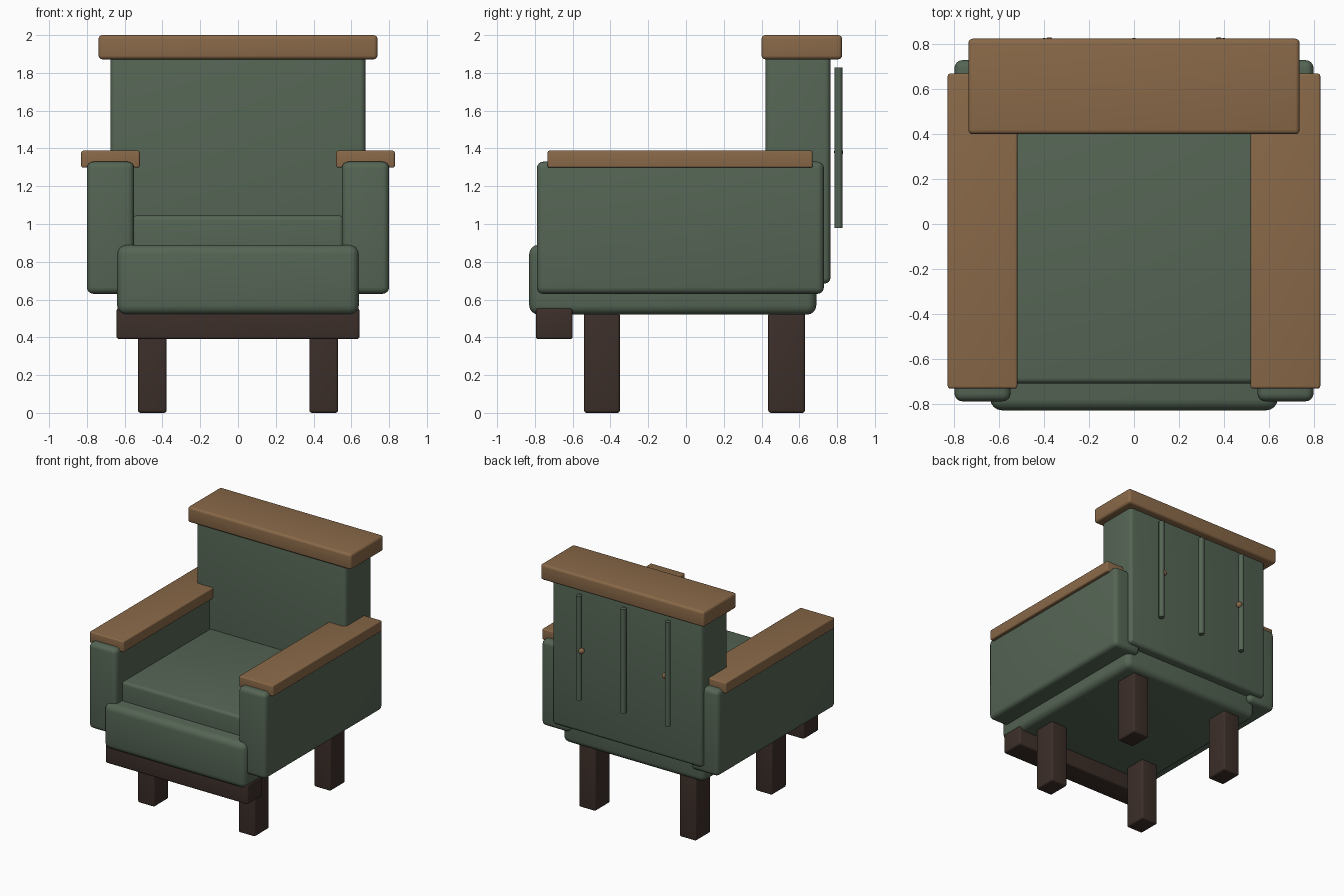
import bpy

if "Cube" in bpy.data.objects:
    bpy.data.objects.remove(bpy.data.objects["Cube"])

def material(name, rgb):
    m = bpy.data.materials.new(name)
    m.diffuse_color = (*rgb, 1)
    m.use_nodes = True
    m.node_tree.nodes["Principled BSDF"].inputs["Base Color"].default_value = m.diffuse_color
    return m

FABRIC = material("green_fabric", (0.09, 0.13, 0.09))
WOOD = material("brown_wood", (0.25, 0.14, 0.065))
DARK = material("dark_wood", (0.045, 0.028, 0.022))

def finish(ob, name, mat):
    ob.name = name
    ob.data.materials.append(mat)
    bpy.ops.object.shade_smooth_by_angle()
    return ob

def box(name, x, y, z, mat, bevel):
    """Rounded box from (min, max) ranges."""
    bpy.ops.mesh.primitive_cube_add(size=1, location=[sum(r) / 2 for r in (x, y, z)])
    ob = bpy.context.object
    ob.scale = [r[1] - r[0] for r in (x, y, z)]
    bpy.ops.object.transform_apply(location=False, rotation=False, scale=True)
    mod = ob.modifiers.new("bevel", "BEVEL")
    mod.width = bevel
    mod.segments = 4
    bpy.ops.object.modifier_apply(modifier="bevel")
    return finish(ob, name, mat)

# upholstered body
box("seat_base", (-0.64, 0.64), (-0.83, 0.69), (0.52, 0.89), FABRIC, 0.05)
box("seat_cushion", (-0.56, 0.56), (-0.71, 0.47), (0.80, 1.045), FABRIC, 0.025)
box("backrest", (-0.675, 0.675), (0.42, 0.765), (0.685, 1.90), FABRIC, 0.03)

# wooden top rail and dark front rail
box("top_rail", (-0.738, 0.738), (0.40, 0.826), (1.872, 2.0), WOOD, 0.02)
box("front_rail", (-0.643, 0.643), (-0.795, -0.60), (0.39, 0.555), DARK, 0.015)

for side, s in (("left", -1), ("right", 1)):
    def mx(a, b):
        return tuple(sorted((s * a, s * b)))
    # arms with wooden caps
    box(side + "_arm", mx(0.55, 0.80), (-0.79, 0.73), (0.63, 1.33), FABRIC, 0.035)
    box(side + "_arm_cap", mx(0.52, 0.83), (-0.733, 0.67), (1.298, 1.388), WOOD, 0.01)
    # legs
    for end, y in (("front", (-0.54, -0.35)), ("back", (0.435, 0.63))):
        box(f"{end}_{side}_leg", mx(0.378, 0.53), y, (0, 0.53), DARK, 0.015)
    # round studs behind the backrest
    bpy.ops.mesh.primitive_uv_sphere_add(segments=16, ring_count=10, radius=0.024,
                                         location=(s * 0.378, 0.808, 1.38))
    finish(bpy.context.object, side + "_back_stud", WOOD)

# vertical piping rods on the back
for i, x in enumerate((-0.40, 0, 0.40)):
    bpy.ops.mesh.primitive_cylinder_add(vertices=16, radius=0.022, depth=0.85,
                                        location=(x, 0.807, 1.403))
    finish(bpy.context.object, f"back_piping_{i + 1}", FABRIC)
